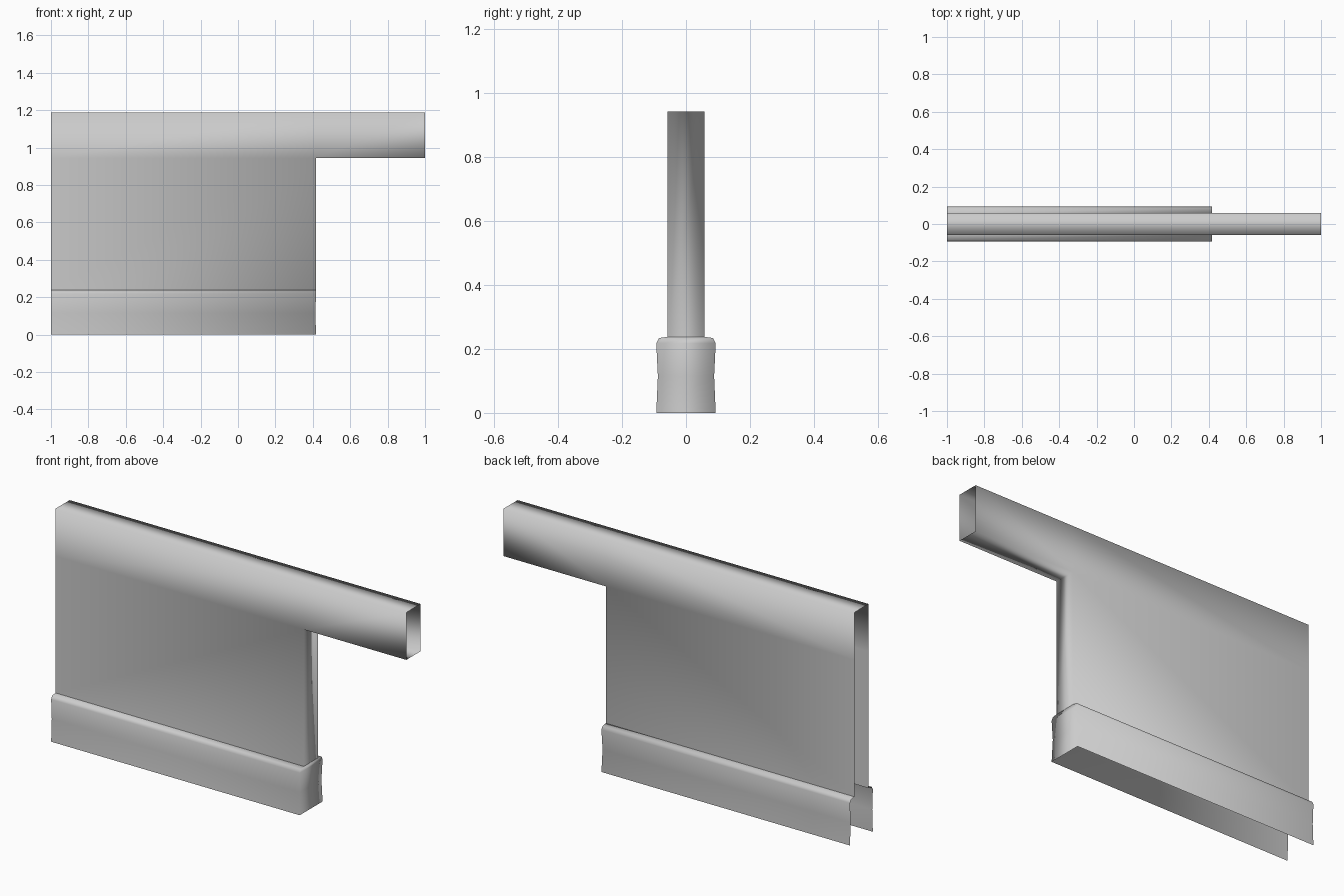
import bpy
import bmesh

cube = bpy.data.objects.get("Cube")
if cube:
    bpy.data.objects.remove(cube, do_unlink=True)

# Single plain grey finish
grey = bpy.data.materials.new("plain_grey")
grey.use_nodes = True
colour = (0.6, 0.6, 0.6, 1)
grey.diffuse_color = colour
grey.node_tree.nodes["Principled BSDF"].inputs["Base Color"].default_value = colour

LEFT_END, WALL_END, BEAM_END = -1.0, 0.416, 1.0
SKIRT_TOP, BEAM_BASE, TOP = 0.238, 0.943, 1.187
HALF = 0.058


def make_part(name, quads):
    """Weld a list of quads into one smooth open shell facing outwards."""
    bm = bmesh.new()
    for quad in quads:
        bm.faces.new([bm.verts.new(p) for p in quad])
    bmesh.ops.remove_doubles(bm, verts=bm.verts, dist=0.0005)
    bmesh.ops.recalc_face_normals(bm, faces=bm.faces)
    front = min(bm.faces, key=lambda f: f.calc_center_median().y)
    if front.normal.y > 0:
        bmesh.ops.reverse_faces(bm, faces=bm.faces)
    for face in bm.faces:
        face.smooth = True
    mesh = bpy.data.meshes.new(name)
    bm.to_mesh(mesh)
    bm.free()
    mesh.materials.append(grey)
    obj = bpy.data.objects.new(name, mesh)
    bpy.context.collection.objects.link(obj)
    return obj


def side_panel(x0, x1, z0, z1, y):
    return [(x0, y, z0), (x1, y, z0), (x1, y, z1), (x0, y, z1)]


def cross_strip(a, b):
    """Quad spanning the thickness between two (x, z) points."""
    return [(a[0], -HALF, a[1]), (b[0], -HALF, b[1]),
            (b[0], HALF, b[1]), (a[0], HALF, a[1])]


# Hollow wall with the overhanging beam, open at both ends
quads = []
for y in (-HALF, HALF):
    quads.append(side_panel(LEFT_END, WALL_END, SKIRT_TOP, BEAM_BASE, y))
    quads.append(side_panel(LEFT_END, WALL_END, BEAM_BASE, TOP, y))
    quads.append(side_panel(WALL_END, BEAM_END, BEAM_BASE, TOP, y))
outline = [(WALL_END, SKIRT_TOP), (WALL_END, BEAM_BASE), (BEAM_END, BEAM_BASE)]
quads += [cross_strip(a, b) for a, b in zip(outline, outline[1:])]
quads.append(cross_strip((LEFT_END, TOP), (WALL_END, TOP)))
quads.append(cross_strip((WALL_END, TOP), (BEAM_END, TOP)))
make_part("wall_and_beam", quads)

# Skirting wrapped round three sides: half width, end position, height
profile = [(0.093, 0.417, 0), (0.088, 0.414, 0.115), (0.093, 0.417, 0.218),
           (0.085, 0.4165, 0.234), (HALF, WALL_END, SKIRT_TOP)]


def ring(half, end, z):
    return [(LEFT_END, -half, z), (end, -half, z), (end, half, z), (LEFT_END, half, z)]


quads = []
for low, high in zip(profile, profile[1:]):
    a, b = ring(*low), ring(*high)
    quads += [[a[i], a[i + 1], b[i + 1], b[i]] for i in range(3)]
make_part("skirting", quads)
